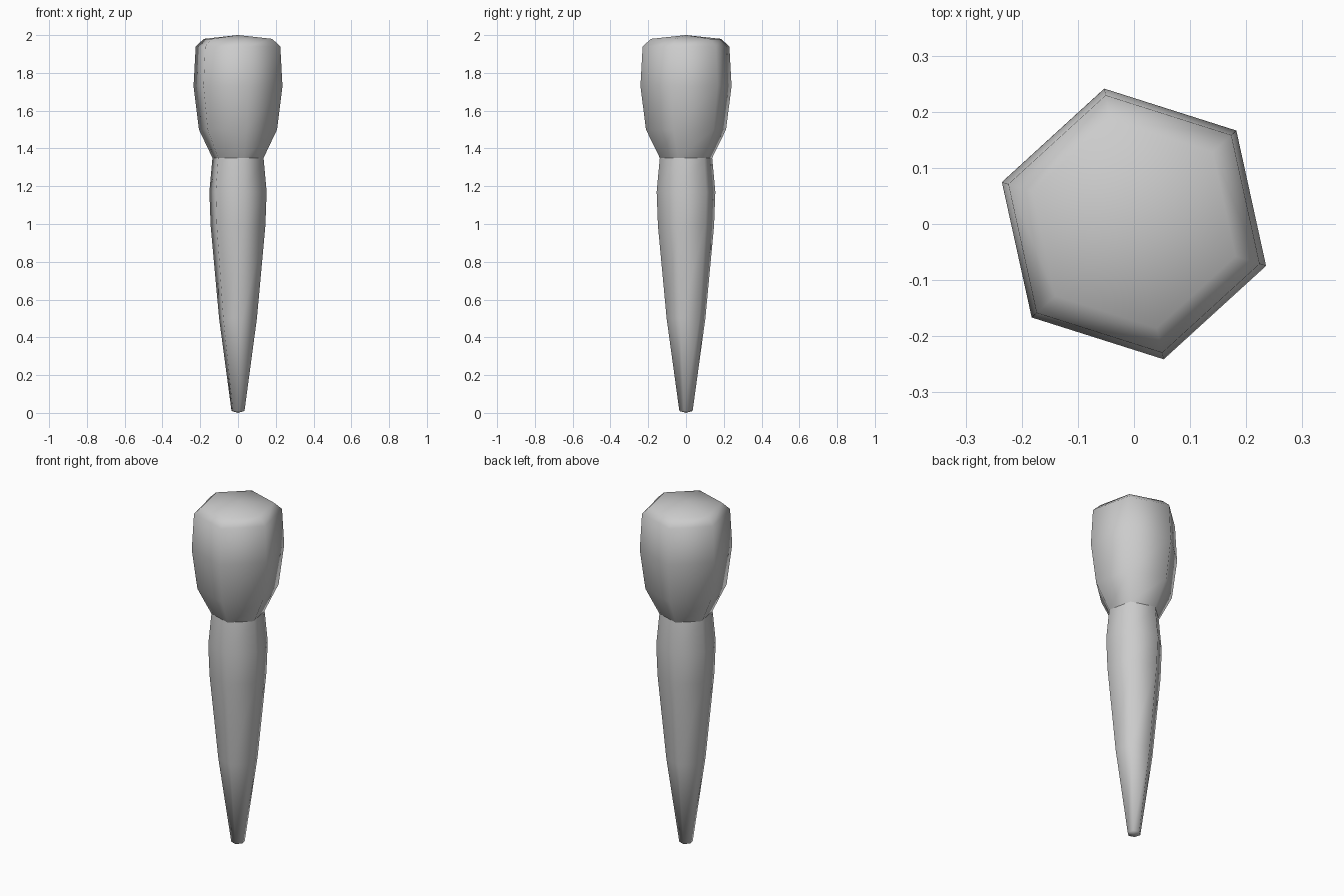
import bpy, bmesh
from math import cos, sin, radians

if "Cube" in bpy.data.objects:
    bpy.data.objects.remove(bpy.data.objects["Cube"])

SIDES = 6
START = radians(42.4)


def lathe(name, profile):
    """Six-sided turned part from (radius, z) pairs; radius 0 makes a pole."""
    bm = bmesh.new()
    rings = []
    for r, z in profile:
        n = SIDES if r > 0 else 1
        rings.append([bm.verts.new((r * cos(START + radians(60 * i)),
                                    r * sin(START + radians(60 * i)), z))
                      for i in range(n)])
    for a, b in zip(rings, rings[1:]):
        for i in range(SIDES):
            j = (i + 1) % SIDES
            corners = [a[i % len(a)], a[j % len(a)], b[j % len(b)], b[i % len(b)]]
            bm.faces.new(list(dict.fromkeys(corners)))
    bmesh.ops.recalc_face_normals(bm, faces=bm.faces)
    for f in bm.faces:
        f.smooth = True
    mesh = bpy.data.meshes.new(name)
    bm.to_mesh(mesh)
    bm.free()
    obj = bpy.data.objects.new(name, mesh)
    bpy.context.collection.objects.link(obj)
    return obj


# Tapered handle, pointed slightly at the bottom
lathe("handle", [(0, 0), (0.036, 0.01), (0.105, 0.5), (0.152, 0.99),
                 (0.159, 1.17), (0.142, 1.35)])

# Bulging head with a chamfered, shallow domed top
lathe("head", [(0.142, 1.35), (0.217, 1.5), (0.247, 1.73), (0.235, 1.94),
               (0.19, 1.98), (0, 2.0)])
